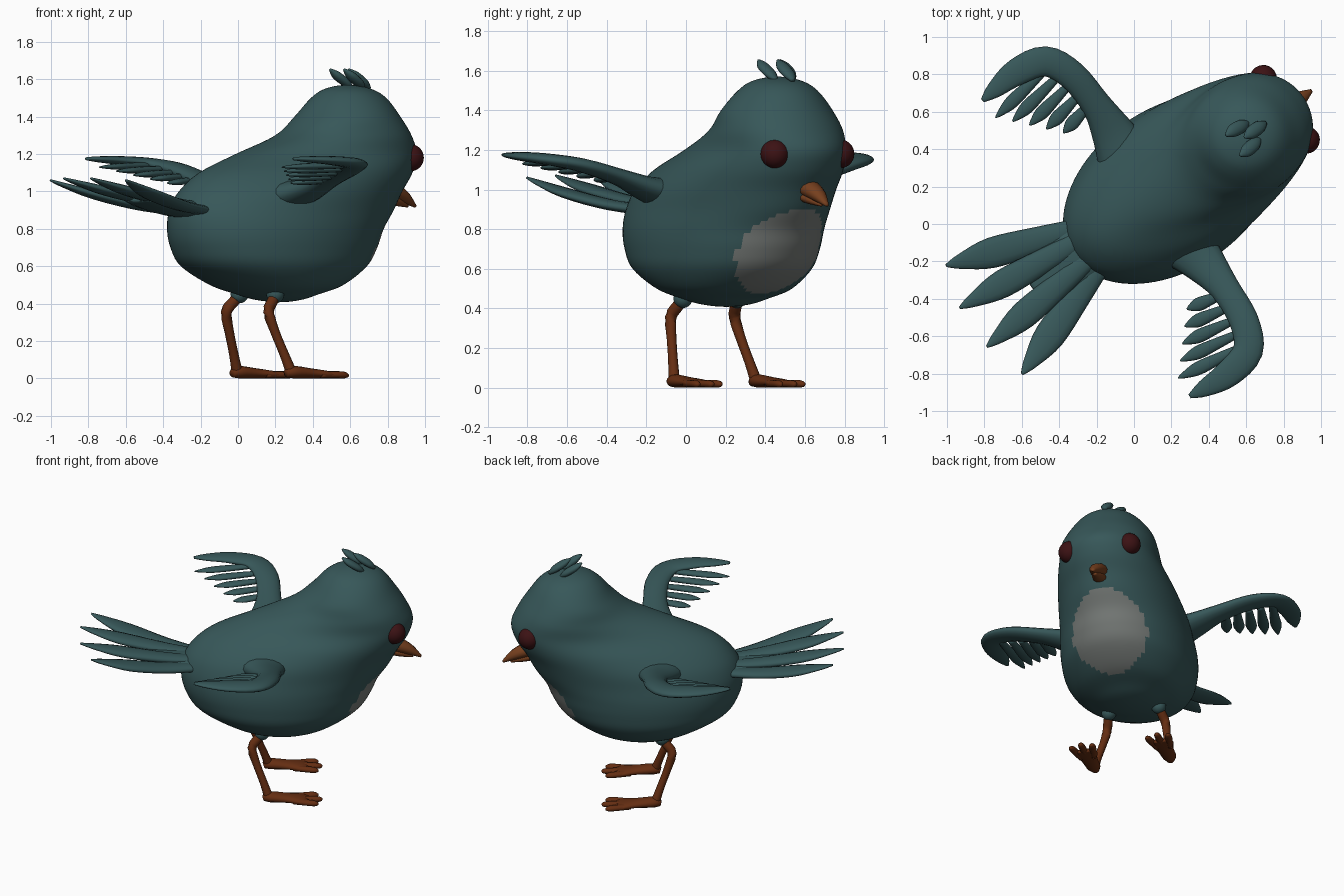
import bpy, bmesh, math
from mathutils import Matrix, Vector

if "Cube" in bpy.data.objects:
    bpy.data.objects.remove(bpy.data.objects["Cube"])

# The bird is modelled facing local +x, then turned 35 degrees
PLACE = Matrix.Rotation(math.radians(35), 4, 'Z') @ Matrix.Translation((0, 0.04, 0))


def material(name, rgb):
    m = bpy.data.materials.new(name)
    m.diffuse_color = (*rgb, 1)
    m.use_nodes = True
    m.node_tree.nodes["Principled BSDF"].inputs["Base Color"].default_value = m.diffuse_color
    return m


TEAL = material("teal_feathers", (0.038, 0.096, 0.100))
GREY = material("pale_chest", (0.18, 0.195, 0.185))
RED = material("dark_red_eye", (0.045, 0.006, 0.007))
BEAK = material("orange_beak", (0.18, 0.05, 0.013))
LEG = material("brown_leg", (0.13, 0.027, 0.006))


def spline(rows, steps, closed_dome=False):
    """Catmull-Rom interpolation of equal-length number rows."""
    first, last = rows[0], rows[-1]
    if closed_dome:   # mirrored ghost rows give round poles
        g0 = (rows[1][0], rows[1][1], -rows[1][2], -rows[1][3], rows[1][4])
        g1 = (rows[-2][0], rows[-2][1], -rows[-2][2], -rows[-2][3], rows[-2][4])
    else:
        g0, g1 = first, last
    r = [g0] + list(rows) + [g1]
    out = []
    for i in range(1, len(r) - 2):
        for s in range(steps):
            t = s / steps
            out.append([0.5 * (2 * b + (c - a) * t + (2 * a - 5 * b + 4 * c - d) * t * t
                               + (3 * b - a - 3 * c + d) * t ** 3)
                        for a, b, c, d in zip(r[i - 1], r[i], r[i + 1], r[i + 2])])
    return out + [list(last)]


def skin(name, rings, mat):
    """Bridge rings of points into a closed smooth mesh."""
    n = len(rings[0])
    verts = [p for ring in rings for p in ring]
    faces = [(i * n + j, i * n + (j + 1) % n, (i + 1) * n + (j + 1) % n, (i + 1) * n + j)
             for i in range(len(rings) - 1) for j in range(n)]
    faces += [tuple(range(n)), tuple(range(len(verts) - n, len(verts)))]
    me = bpy.data.meshes.new(name)
    me.from_pydata(verts, [], faces)
    bm = bmesh.new()
    bm.from_mesh(me)
    bmesh.ops.recalc_face_normals(bm, faces=bm.faces)
    bm.to_mesh(me)
    bm.free()
    return add(name, me, mat)


def add(name, me, mat):
    for p in me.polygons:
        p.use_smooth = True
    me.materials.append(mat)
    ob = bpy.data.objects.new(name, me)
    ob.matrix_world = PLACE
    bpy.context.collection.objects.link(ob)
    return ob


def loft(name, rows, mat, flip=1, n=12, steps=4):
    """Tube along rows of (x, y, z, half_width, half_thickness); flip mirrors y."""
    rows = spline([(x, y * flip, z, w, h) for x, y, z, w, h in rows], steps)
    pts = [Vector(r[:3]) for r in rows]
    rings = []
    for i, p in enumerate(pts):
        tan = (pts[min(i + 1, len(pts) - 1)] - pts[max(i - 1, 0)]).normalized()
        side = tan.cross(Vector((0, 0, 1)))
        side = side.normalized() if side.length > 0.05 else Vector((0, 1, 0))
        up = side.cross(tan)
        rings.append([p + side * rows[i][3] * math.cos(a) + up * rows[i][4] * math.sin(a)
                      for a in (2 * math.pi * j / n for j in range(n))])
    return skin(name, rings, mat)


def feather(name, base, tip, width, thick, mat=TEAL, flip=1, sag=0.0):
    """Pointed leaf, widest past the middle."""
    b, t = Vector(base), Vector(tip)
    shape = ((0, 0.6, 0.9), (0.35, 0.85, 1), (0.68, 1, 0.9), (0.9, 0.5, 0.5), (1, 0.1, 0.2))
    rows = []
    for s, w, h in shape:
        p = b.lerp(t, s)
        rows.append((p.x, p.y, p.z - sag * 4 * s * (1 - s), width * w, thick * h))
    return loft(name, rows, mat, flip)


def ball(name, loc, r, mat):
    me = bpy.data.meshes.new(name)
    bm = bmesh.new()
    bmesh.ops.create_uvsphere(bm, u_segments=24, v_segments=14, radius=r,
                              matrix=Matrix.Translation(loc))
    bm.to_mesh(me)
    bm.free()
    return add(name, me, mat)


# Body and head: horizontal slices (z, centre, half length, half width, egg factor)
BODY = [(0.408, 0.30, 0.001, 0.001, 0), (0.42, 0.292, 0.12, 0.12, 0), (0.45, 0.285, 0.22, 0.22, 0),
        (0.50, 0.28, 0.371, 0.327, 0), (0.60, 0.262, 0.537, 0.405, 0), (0.70, 0.262, 0.605, 0.427, 0),
        (0.80, 0.272, 0.64, 0.43, 0), (0.90, 0.312, 0.672, 0.417, 0), (1.00, 0.366, 0.673, 0.402, 0.05),
        (1.10, 0.457, 0.647, 0.367, 0.15), (1.20, 0.585, 0.547, 0.318, 0.25),
        (1.30, 0.702, 0.388, 0.31, 0.15), (1.40, 0.742, 0.285, 0.28, 0), (1.50, 0.75, 0.202, 0.2, 0),
        (1.55, 0.745, 0.12, 0.12, 0), (1.57, 0.745, 0.001, 0.001, 0)]
N = 96
rings = []
for z, c, a, b, k in spline(BODY, 5, True):
    rings.append([(c + a * math.cos(t), b * math.sin(t) * (1 + k * math.cos(t)), z)
                  for t in (2 * math.pi * j / N for j in range(N))])
body = skin("body", rings, TEAL)

# Pale oval on the chest
body.data.materials.append(GREY)
for p in body.data.polygons:
    x, y, z = p.center
    if x > 0.35 and (y / 0.25) ** 2 + ((z - 0.69) / 0.215) ** 2 < 1:
        p.material_index = 1

# Beak
loft("upper_beak", [(0.97, 0, 1.02, 0.062, 0.045), (1.03, 0, 1.005, 0.06, 0.045),
                    (1.11, 0, 0.97, 0.042, 0.034), (1.185, 0, 0.92, 0.01, 0.008)], BEAK)
loft("lower_beak", [(0.96, 0, 0.975, 0.05, 0.03), (1.05, 0, 0.95, 0.04, 0.026),
                    (1.135, 0, 0.922, 0.01, 0.008)], BEAK)

# Head tuft
for i, (x, y) in enumerate(((0.81, 0.0), (0.735, 0.065), (0.735, -0.065))):
    loft(f"tuft_{i}", [(x + 0.075, y * 0.8, 1.55, 0.012, 0.01), (x + 0.04, y * 0.9, 1.58, 0.034, 0.022),
                       (x - 0.02, y, 1.622, 0.034, 0.022), (x - 0.06, y, 1.653, 0.008, 0.006)], TEAL)

# Tail fan and its root
for f in (1, -1):
    s = "left" if f > 0 else "right"
    feather(f"outer_tail_{s}", (-0.2, 0.09, 0.89), (-0.95, 0.354, 1.06), 0.082, 0.028, flip=f, sag=0.03)
    feather(f"inner_tail_{s}", (-0.2, 0.045, 0.91), (-1.02, 0.127, 1.07), 0.075, 0.028, flip=f, sag=0.02)
loft("tail_root", [(-0.12, 0, 0.89, 0.16, 0.05), (-0.35, 0, 0.905, 0.165, 0.045),
                   (-0.52, 0, 0.93, 0.17, 0.03), (-0.64, 0, 0.955, 0.12, 0.012)], TEAL)

WING = [(0.17, 0.30, 0.98, 0.15, 0.08), (0.188, 0.43, 1.01, 0.115, 0.06), (0.20, 0.60, 1.065, 0.08, 0.042),
        (0.185, 0.80, 1.12, 0.078, 0.036), (0.11, 0.945, 1.15, 0.08, 0.03),
        (-0.05, 0.985, 1.165, 0.072, 0.024), (-0.2, 0.975, 1.172, 0.045, 0.016),
        (-0.285, 0.965, 1.175, 0.012, 0.008)]

for f in (1, -1):
    s = "left" if f > 0 else "right"
    ball(f"eye_{s}", (1.012, 0.2 * f, 1.18), 0.073, RED)

    # Wing arm with a row of short flight feathers
    loft(f"wing_{s}", WING, TEAL, f, n=16)
    for i in range(5):
        t = i / 4
        v0, v1 = 0.62 + 0.29 * t, 0.575 + 0.275 * t
        feather(f"flight_feather_{s}_{i}", (0.17 - 0.08 * t, v0, 1.06 + 0.08 * t),
                (-0.03 - 0.25 * t, v1, 1.045 + 0.085 * t), 0.036, 0.018, flip=f)

    # Thigh, leg, foot and toes
    ball(f"thigh_{s}", (0.155, 0.167 * f, 0.45), 0.048, TEAL)
    loft(f"leg_{s}", [(0.16, 0.165, 0.45, 0.028, 0.028), (0.125, 0.18, 0.41, 0.03, 0.03),
                      (0.09, 0.197, 0.355, 0.03, 0.03), (0.12, 0.213, 0.25, 0.025, 0.025),
                      (0.165, 0.235, 0.13, 0.025, 0.025), (0.2, 0.253, 0.03, 0.03, 0.03)], LEG, f, steps=3)
    loft(f"foot_{s}", [(0.165, 0.25, 0.025, 0.022, 0.02), (0.21, 0.254, 0.034, 0.045, 0.033),
                       (0.32, 0.255, 0.028, 0.055, 0.027), (0.41, 0.255, 0.022, 0.078, 0.021),
                       (0.455, 0.255, 0.016, 0.065, 0.012)], LEG, f)
    for i, (dy, tip) in enumerate(((-0.068, 0.52), (0.0, 0.545), (0.068, 0.52))):
        loft(f"toe_{s}_{i}", [(0.36, 0.255 + dy * 0.6, 0.02, 0.02, 0.018),
                              (0.46, 0.255 + dy * 0.9, 0.02, 0.024, 0.019),
                              (tip - 0.02, 0.255 + dy, 0.018, 0.02, 0.017),
                              (tip, 0.255 + dy, 0.014, 0.008, 0.008)], LEG, f, steps=3)
